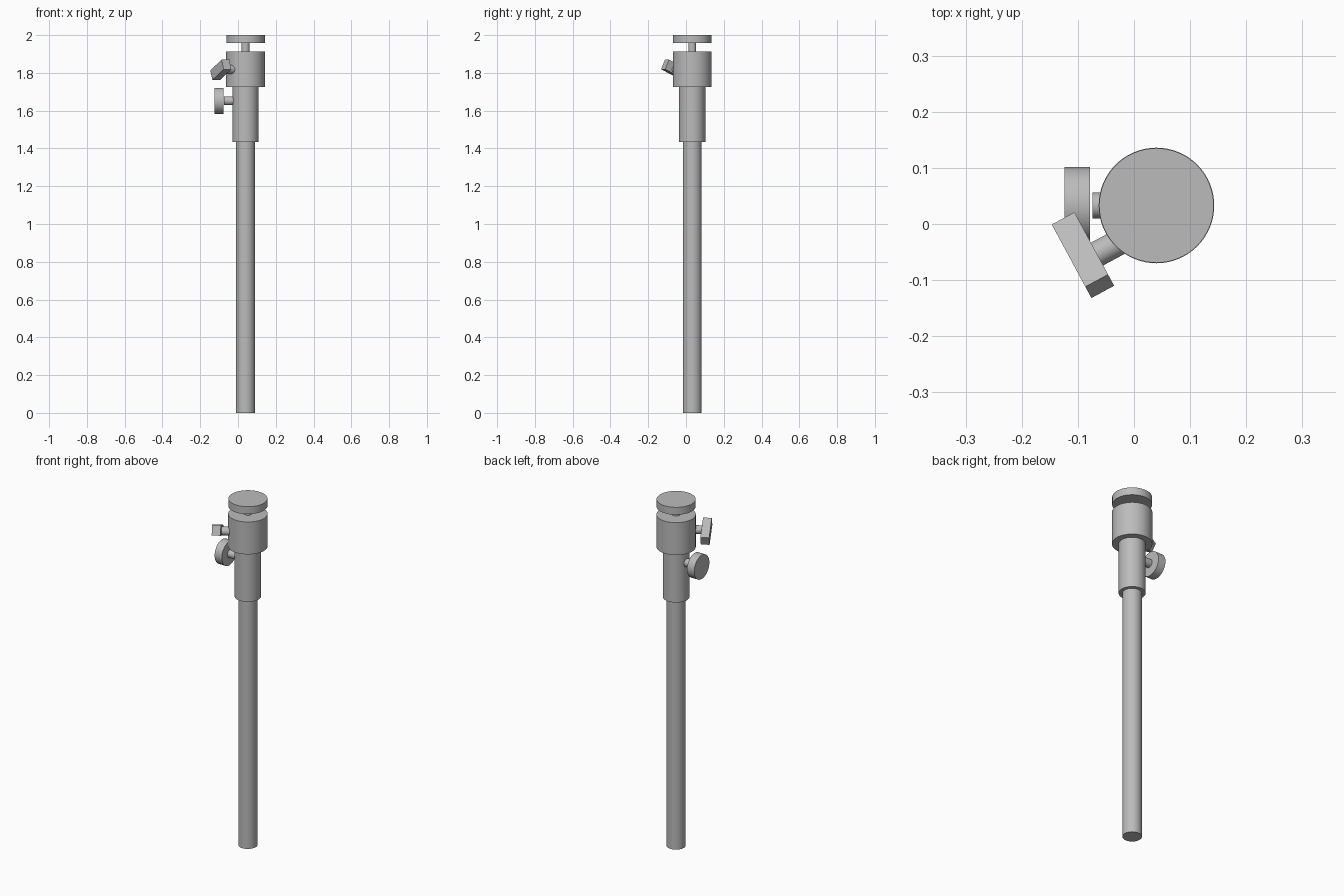
import bpy
from math import radians
from mathutils import Vector, Matrix

cube = bpy.data.objects.get("Cube")
if cube:
    bpy.data.objects.remove(cube, do_unlink=True)

# Single grey metal finish
grey = bpy.data.materials.new("plain_grey")
grey.use_nodes = True
colour = (0.5, 0.5, 0.5, 1)
grey.diffuse_color = colour
grey.node_tree.nodes["Principled BSDF"].inputs["Base Color"].default_value = colour

AXIS = Vector((0.04, 0.033, 0))


def cylinder(name, start, end, radius):
    """Smooth-sided cylinder between two points."""
    start, end = Vector(start), Vector(end)
    span = end - start
    bpy.ops.mesh.primitive_cylinder_add(
        vertices=64, radius=radius, depth=span.length, location=(start + end) / 2,
        rotation=span.to_track_quat('Z', 'Y').to_euler())
    obj = bpy.context.object
    obj.name = name
    obj.data.materials.append(grey)
    bpy.ops.object.shade_smooth_by_angle(angle=radians(30))
    return obj


# Coaxial upright parts: name, bottom, top, radius
for name, low, high, radius in (
        ("pole", 0, 1.435, 0.05),
        ("sleeve", 1.435, 1.725, 0.069),
        ("collar", 1.725, 1.912, 0.103),
        ("neck", 1.912, 1.957, 0.021),
        ("top_disc", 1.957, 2.0, 0.102)):
    cylinder(name, AXIS + Vector((0, 0, low)), AXIS + Vector((0, 0, high)), radius)

# Round clamp knob on the sleeve
knob_y, knob_z = AXIS.y, 1.652
cylinder("knob", (-0.124, knob_y, knob_z), (-0.078, knob_y, knob_z), 0.069)
cylinder("knob_stem", (-0.074, knob_y, knob_z), (-0.02, knob_y, knob_z), 0.023)

# Tilted lever block on the collar
inward = Vector((0.88, 0.475, 0)).normalized()
along = Vector((0.45, -0.8, 0.41))
along = (along - along.dot(inward) * inward).normalized()
across = inward.cross(along)
centre = Vector((-0.091, -0.0555, 1.816))
bpy.ops.mesh.primitive_cube_add(size=1)
lever = bpy.context.object
lever.name = "lever"
lever.data.transform(Matrix.Diagonal((0.046, 0.138, 0.056, 1)))
lever.matrix_world = Matrix.Translation(centre) @ Matrix(
    (inward, along, across)).transposed().to_4x4()
lever.data.materials.append(grey)

# Lever stem, slightly off the block's middle
root = centre + Vector((0.005, -0.009, 0.002))
cylinder("lever_stem", root + inward * 0.02, root + inward * 0.078, 0.023)
